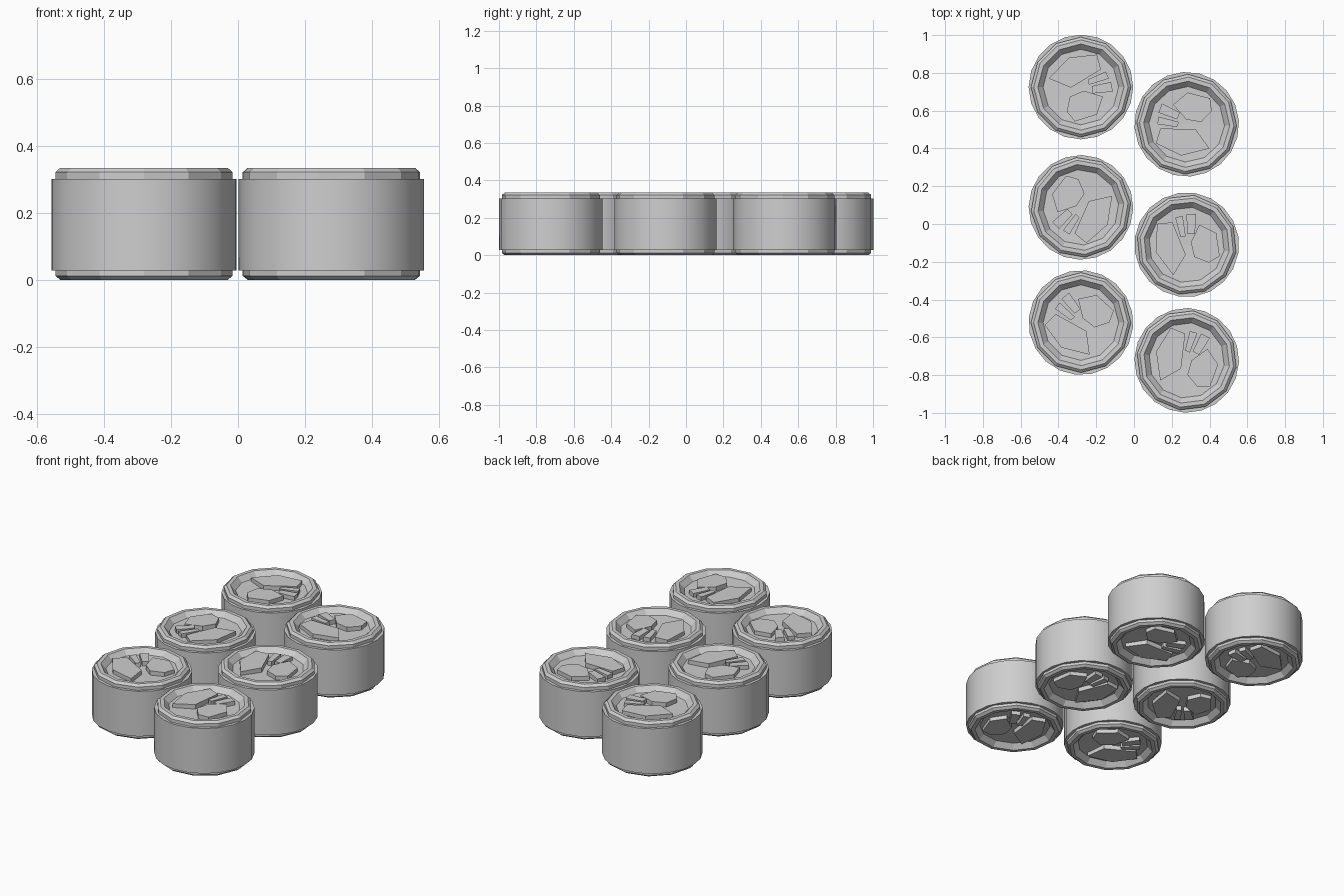
import bpy, bmesh, math

if "Cube" in bpy.data.objects:
    bpy.data.objects.remove(bpy.data.objects["Cube"])

grey = bpy.data.materials.new("plain grey")
grey.diffuse_color = (0.62, 0.62, 0.62, 1)
grey.use_nodes = True
grey.node_tree.nodes["Principled BSDF"].inputs["Base Color"].default_value = grey.diffuse_color


def finish(name, bm, loc, rot):
    bmesh.ops.recalc_face_normals(bm, faces=bm.faces[:])
    me = bpy.data.meshes.new(name)
    bm.to_mesh(me)
    bm.free()
    me.materials.append(grey)
    ob = bpy.data.objects.new(name, me)
    bpy.context.collection.objects.link(ob)
    ob.location = (loc[0], loc[1], 0)
    ob.rotation_euler.z = math.radians(rot)
    return ob


def lathe(name, profile, sides, loc, rot, closed=False):
    """Spin (radius, z) points; radius 0 becomes a single pole vertex."""
    bm = bmesh.new()
    rings = []
    for r, z in profile:
        if r == 0:
            rings.append([bm.verts.new((0, 0, z))] * sides)
        else:
            rings.append([bm.verts.new((r * math.cos(2 * math.pi * i / sides),
                                        r * math.sin(2 * math.pi * i / sides), z))
                          for i in range(sides)])
    pairs = list(zip(rings, rings[1:]))
    if closed:
        pairs.append((rings[-1], rings[0]))
    for a, b in pairs:
        for i in range(sides):
            j = (i + 1) % sides
            bm.faces.new(list(dict.fromkeys((a[i], a[j], b[j], b[i]))))
    return finish(name, bm, loc, rot)


def prism(name, outline, z0, z1, loc, rot):
    bm = bmesh.new()
    face = bm.faces.new([bm.verts.new((x, y, z0)) for x, y in outline])
    ext = bmesh.ops.extrude_face_region(bm, geom=[face], use_keep_orig=True)
    for v in ext["geom"]:
        if isinstance(v, bmesh.types.BMVert):
            v.co.z = z1
    return finish(name, bm, loc, rot)


# Seaweed band (closed ring section)
WRAP = [(0.255, 0.028), (0.277, 0.028), (0.277, 0.302), (0.255, 0.302)]

# Rice core: chamfered rim with a shallow dish at both ends
RICE = [(0, 0.036), (0.20, 0.03), (0.228, 0.0), (0.25, 0.0), (0.265, 0.012),
        (0.265, 0.322), (0.25, 0.335), (0.228, 0.335), (0.20, 0.305), (0, 0.299)]

# Filling pieces running through the roll
FILLINGS = {
    "large_filling": [(-0.17, 0.045), (-0.063, 0.156), (0.085, 0.172),
                      (0.106, 0.093), (-0.053, -0.003)],
    "chunk_filling": [(-0.058, -0.05), (0.016, -0.02), (0.116, -0.05),
                      (0.085, -0.145), (-0.032, -0.182), (-0.075, -0.13)],
    "upper_strip": [(0.037, 0.04), (0.132, 0.082), (0.148, 0.045), (0.042, 0.012)],
    "lower_strip": [(0.058, 0.005), (0.159, 0.027), (0.169, -0.024), (0.063, -0.034)],
}

# Rolls: x, y, turn in degrees
ROLLS = [(-0.281, 0.725, 0), (-0.281, 0.088, 215), (-0.281, -0.522, 120),
         (0.279, 0.528, 148), (0.279, -0.11, 81), (0.279, -0.722, 52)]

for n, (x, y, rot) in enumerate(ROLLS, 1):
    wrap = lathe(f"seaweed_wrap_{n}", WRAP, 20, (x, y), rot, closed=True)
    bpy.ops.object.select_all(action='DESELECT')
    wrap.select_set(True)
    bpy.context.view_layer.objects.active = wrap
    bpy.ops.object.shade_smooth_by_angle(angle=math.radians(30))
    lathe(f"rice_core_{n}", RICE, 12, (x, y), rot)
    for name, outline in FILLINGS.items():
        prism(f"{name}_{n}", outline, 0.008, 0.328, (x, y), rot)
